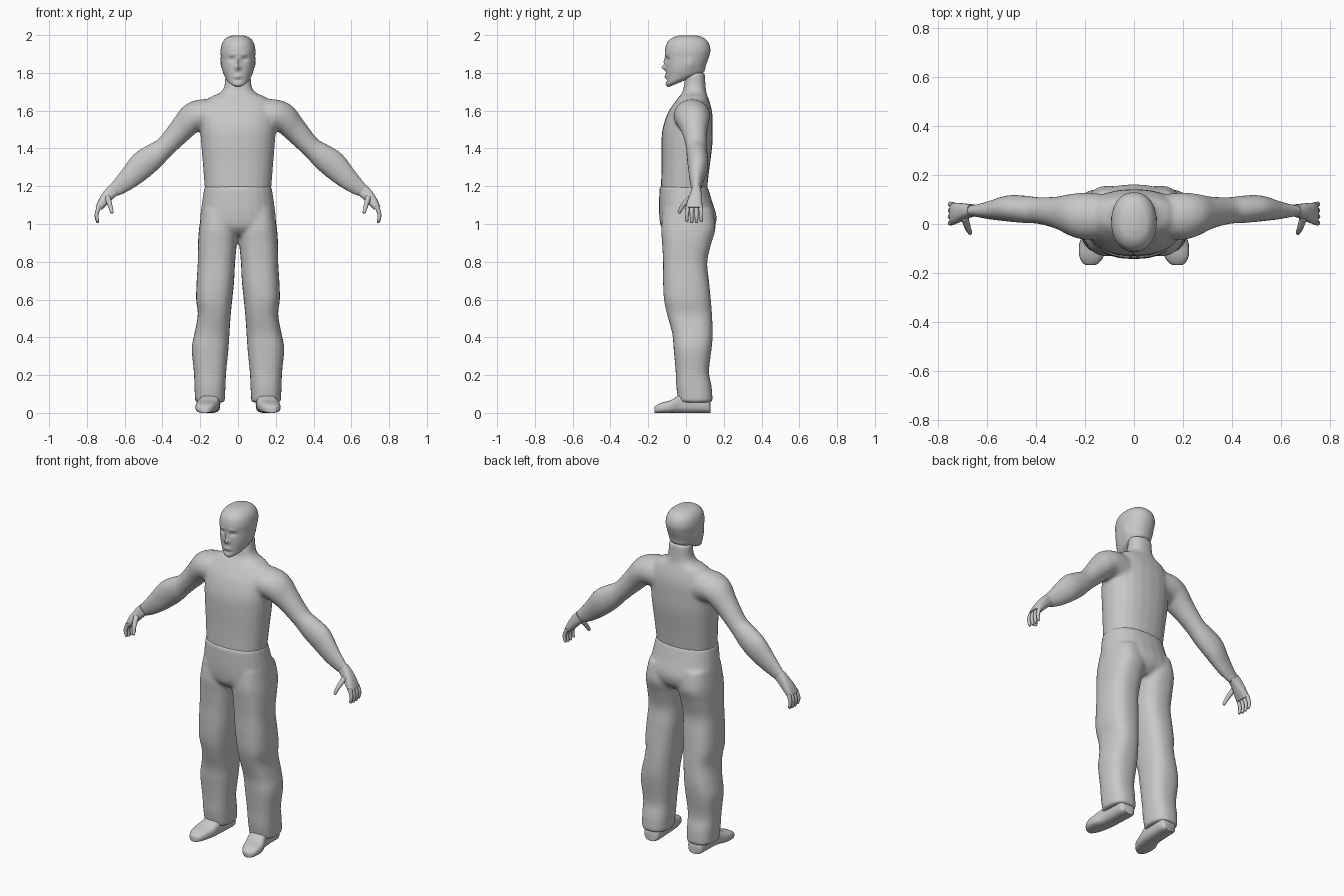
import bpy
import bmesh
import math
from mathutils import Vector

cube = bpy.data.objects.get("Cube")
if cube:
    bpy.data.objects.remove(cube, do_unlink=True)

clay = bpy.data.materials.new("plain grey")
clay.use_nodes = True
GREY = (0.58, 0.58, 0.58, 1.0)
clay.diffuse_color = GREY
clay.node_tree.nodes["Principled BSDF"].inputs["Base Color"].default_value = GREY


def level(z, x0, x1, y0, y1, tilt=0.0):
    """Horizontal section: centre, half-width vector, half-depth vector."""
    return (Vector(((x0 + x1) / 2, (y0 + y1) / 2, z)),
            Vector(((x1 - x0) / 2, 0, 0)),
            Vector((0, (y1 - y0) / 2, tilt)))


def limb(xt, zt, xb, zb, y0, y1):
    """Slanted section given by its upper and lower edge and its depth range."""
    return (Vector(((xt + xb) / 2, (y0 + y1) / 2, (zt + zb) / 2)),
            Vector(((xt - xb) / 2, 0, (zt - zb) / 2)),
            Vector((0, (y1 - y0) / 2, 0)))


def spline(a, b, c, d, t):
    return b + (c - a) * (t / 2) + (a * 2 - b * 5 + c * 4 - d) * (t * t / 2) \
        + (b * 3 - a - c * 3 + d) * (t ** 3 / 2)


def loft(bm, sections, side=1, power=2.3, segments=24, steps=4):
    """Skin a smooth closed tube through the sections."""
    last = len(sections) - 1
    frames = []
    for i in range(last):
        near = [sections[min(max(i + k, 0), last)] for k in (-1, 0, 1, 2)]
        for s in range(steps):
            frames.append([spline(*column, s / steps) for column in zip(*near)])
    frames.append(sections[last])
    rings = []
    for c, u, v in frames:
        ring = []
        for k in range(segments):
            a = math.tau * k / segments
            ca, sa = math.cos(a), math.sin(a)
            p = c + u * math.copysign(abs(ca) ** (2 / power), ca) \
                + v * math.copysign(abs(sa) ** (2 / power), sa)
            ring.append(bm.verts.new((p.x * side, p.y, p.z)))
        rings.append(ring)
    for low, high in zip(rings, rings[1:]):
        for k in range(segments):
            n = (k + 1) % segments
            bm.faces.new((low[k], low[n], high[n], high[k]))
    bm.faces.new(rings[0])
    bm.faces.new(rings[-1])


def finger(bm, points, r0, r1, side):
    """Round tapering digit along a few points."""
    pts = [Vector(p) for p in points]
    run = (pts[-1] - pts[0]).normalized()
    u = run.orthogonal().normalized()
    v = run.cross(u)
    n = len(pts) - 1
    rings = [(p, u * (r0 + (r1 - r0) * i / n), v * (r0 + (r1 - r0) * i / n))
             for i, p in enumerate(pts)]
    rings.append((pts[-1] + run * r1 * 0.7, u * r1 * 0.5, v * r1 * 0.5))
    loft(bm, rings, side, 2, 10, 3)


def finish(bm, name, voxel=0.0):
    bmesh.ops.recalc_face_normals(bm, faces=bm.faces)
    mesh = bpy.data.meshes.new(name)
    bm.to_mesh(mesh)
    bm.free()
    mesh.materials.append(clay)
    ob = bpy.data.objects.new(name, mesh)
    bpy.context.collection.objects.link(ob)
    bpy.ops.object.select_all(action="DESELECT")
    ob.select_set(True)
    bpy.context.view_layer.objects.active = ob
    if voxel:
        blend = ob.modifiers.new("Blend", "REMESH")
        blend.mode = "VOXEL"
        blend.voxel_size = voxel
        blend.use_smooth_shade = True
        soft = ob.modifiers.new("Soften", "SMOOTH")
        soft.factor = 0.5
        soft.iterations = 10
    else:
        bpy.ops.object.shade_smooth_by_angle(angle=math.radians(50))
    return ob


# Shirt, neck and arms, blended into one skin
bm = bmesh.new()
chest = [(1.17, .175, -.134, .11), (1.3, .185, -.13, .125), (1.42, .195, -.13, .14),
         (1.5, .2, -.125, .142), (1.58, .2, -.1, .14), (1.63, .185, -.07, .13),
         (1.67, .15, -.04, .117), (1.695, .095, -.02, .108),
         (1.73, .072, -.012, .104), (1.8, .068, 0, .1)]
loft(bm, [level(z, -w, w, a, b) for z, w, a, b in chest])
arm = [(.08, 1.66, .1, 1.46, -.06, .12), (.2, 1.66, .2, 1.49, -.065, .128),
       (.285, 1.627, .24, 1.465, -.047, .122), (.345, 1.55, .285, 1.425, -.02, .112),
       (.42, 1.452, .36, 1.355, 0, .11), (.475, 1.42, .41, 1.3, .003, .116),
       (.55, 1.372, .48, 1.24, .01, .117), (.615, 1.288, .555, 1.187, .018, .095),
       (.665, 1.225, .615, 1.155, .028, .08), (.69, 1.195, .64, 1.145, .03, .08)]
for side in (1, -1):
    loft(bm, [limb(*r) for r in arm], side, 2)
finish(bm, "shirt_and_arms", 0.009)

# Trousers: hips and two loose legs
bm = bmesh.new()
hips = [(1.2, .178, -.14, .115), (1.12, .19, -.143, .138), (1.04, .2, -.142, .162),
        (.98, .195, -.13, .15), (.94, .15, -.09, .11)]
loft(bm, [level(z, -w, w, a, b) for z, w, a, b in hips])
leg = [(1.08, .01, .19, -.12, .14), (.98, .002, .206, -.132, .157),
       (.9, .006, .212, -.127, .135), (.8, .015, .213, -.122, .113),
       (.7, .02, .219, -.122, .122), (.6, .03, .222, -.117, .132),
       (.52, .038, .213, -.1, .138), (.42, .045, .231, -.073, .142),
       (.34, .05, .245, -.066, .136), (.22, .062, .234, -.055, .122),
       (.14, .066, .231, -.052, .136), (.055, .07, .227, -.04, .142)]
for side in (1, -1):
    loft(bm, [level(*r) for r in leg], side, 2.5)
finish(bm, "trousers", 0.009)

# Shoes, toes turned slightly outward
bm = bmesh.new()
shoe = [(.13, .145, .035, .05), (.11, .145, .05, .085), (.04, .147, .052, .1),
        (-.03, .152, .053, .095), (-.08, .165, .058, .068), (-.13, .173, .05, .054),
        (-.158, .176, .034, .04), (-.168, .177, .018, .03)]
sections = [(Vector((x, y, h / 2)), Vector((w, 0, 0)), Vector((0, 0, h / 2)))
            for y, x, w, h in shoe]
for side in (1, -1):
    loft(bm, sections, side, 3)
finish(bm, "shoes")

# Hands with four hanging fingers and a thumb
palm = [(.68, 1.205, .635, 1.155, .03, .08), (.708, 1.175, .66, 1.135, .022, .083),
        (.737, 1.13, .695, 1.1, .006, .086), (.754, 1.09, .72, 1.075, -.002, .086)]
for side, name in ((1, "left_hand"), (-1, "right_hand")):
    bm = bmesh.new()
    loft(bm, [limb(*r) for r in palm], side, 2.6)
    for i in range(4):
        y = .009 + .0225 * i
        spread = (i - 1.5) * .003
        tip = 1.008 + .006 * abs(i - 1.5)
        finger(bm, [(.734, y, 1.095), (.749, y + spread, 1.05), (.744, y + spread, tip)],
               .0125, .0085, side)
    finger(bm, [(.69, .025, 1.14), (.678, -.015, 1.1), (.668, -.036, 1.063)],
           .016, .009, side)
    finish(bm, name)

# Head, with features pushed out of or into the face
bm = bmesh.new()
skull = [(1.75, .03, -.092, .03, .026), (1.765, .058, -.102, .06, .026),
         (1.79, .074, -.105, .095, .015), (1.83, .086, -.107, .105, .008),
         (1.88, .09, -.109, .12, 0), (1.92, .092, -.111, .129, 0),
         (1.96, .083, -.1, .119, 0), (1.987, .06, -.07, .09, 0),
         (1.999, .025, -.03, .05, 0)]
loft(bm, [level(z, -w, w, a, b, t) for z, w, a, b, t in skull],
     power=2.2, segments=56, steps=8)
features = {"nose tip": (0, 1.828, -.022, .012, .013),
            "nose bridge": (0, 1.86, -.01, .009, .02),
            "eye socket": (.034, 1.872, .012, .016, .011),
            "brow": (.03, 1.898, -.004, .02, .008),
            "lips": (0, 1.781, -.008, .02, .01),
            "lip crease": (0, 1.762, .004, .02, .006),
            "chin": (0, 1.737, -.006, .022, .012)}
for v in bm.verts:
    x, y, z = v.co
    if y < 0:
        for fx, fz, push, sx, sz in features.values():
            v.co.y += push * math.exp(-((abs(x) - fx) / sx) ** 2 - ((z - fz) / sz) ** 2)
    # Ears
    ear = .007 * math.exp(-((y - .025) / .016) ** 2 - ((z - 1.85) / .028) ** 2)
    if abs(x) > .05:
        v.co.x += math.copysign(ear, x)
finish(bm, "head")
